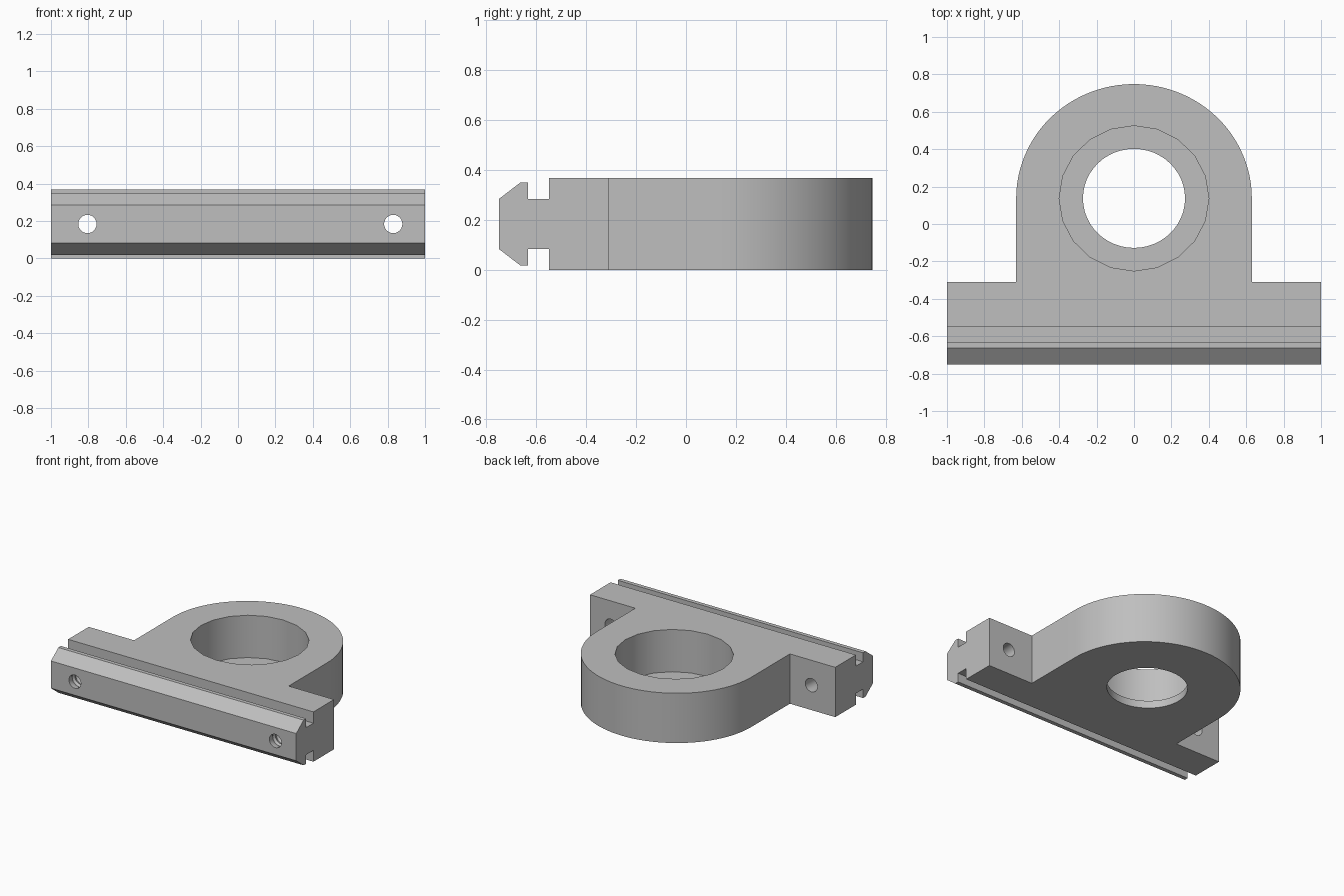
import bpy, bmesh
from math import sin, cos, pi

cube = bpy.data.objects.get("Cube")
if cube:
    bpy.data.objects.remove(cube, do_unlink=True)

HEIGHT = 0.367
MID = HEIGHT / 2
BORE_Y = 0.137      # centre of the ring
SQUASH = 0.97       # ring is very slightly shorter front to back

grey = bpy.data.materials.new("machined grey")
grey.use_nodes = True
COLOUR = (0.52, 0.52, 0.52, 1)
grey.diffuse_color = COLOUR
grey.node_tree.nodes["Principled BSDF"].inputs["Base Color"].default_value = COLOUR


def finish(name, bm):
    bmesh.ops.recalc_face_normals(bm, faces=bm.faces)
    mesh = bpy.data.meshes.new(name)
    bm.to_mesh(mesh)
    bm.free()
    mesh.materials.append(grey)
    ob = bpy.data.objects.new(name, mesh)
    bpy.context.collection.objects.link(ob)
    return ob


def prism(name, points, move):
    """Closed 3D outline swept along a vector."""
    bm = bmesh.new()
    face = bm.faces.new([bm.verts.new(p) for p in points])
    new = bmesh.ops.extrude_face_region(bm, geom=[face])["geom"]
    bmesh.ops.translate(bm, vec=move, verts=[v for v in new if isinstance(v, bmesh.types.BMVert)])
    return finish(name, bm)


def arc(radius, count, end, z):
    """Points on the ring outline, starting at +x."""
    steps = count if end < 2 * pi else count + 1
    return [(radius * cos(end * i / count), BORE_Y + SQUASH * radius * sin(end * i / count), z)
            for i in range(steps if end >= 2 * pi else count + 1)][:count if end >= 2 * pi else None]


def lathe_y(name, profile, x, sides=24):
    """Solid of revolution along y from (y, radius) pairs."""
    bm = bmesh.new()
    rings = [[bm.verts.new((x + r * cos(2 * pi * i / sides), y, MID + r * sin(2 * pi * i / sides)))
              for i in range(sides)] for y, r in profile]
    for a, b in zip(rings, rings[1:]):
        for i in range(sides):
            j = (i + 1) % sides
            bm.faces.new((a[i], a[j], b[j], b[i]))
    bm.faces.new(rings[0])
    bm.faces.new(rings[-1])
    return finish(name, bm)


def combine(target, other, operation):
    mod = target.modifiers.new(operation.title(), "BOOLEAN")
    mod.operation = operation
    mod.solver = "EXACT"
    mod.object = other
    bpy.context.view_layer.objects.active = target
    bpy.ops.object.modifier_apply(modifier=mod.name)
    bpy.data.objects.remove(other, do_unlink=True)


# Mounting rail: symmetric T-shaped section run across the width
upper = [(-0.31, HEIGHT), (-0.55, HEIGHT), (-0.55, 0.284), (-0.634, 0.284),
         (-0.634, 0.35), (-0.664, 0.35), (-0.75, 0.284)]
section = upper + [(y, HEIGHT - z) for y, z in reversed(upper)]
bracket = prism("bearing_bracket", [(-1, y, z) for y, z in section], (2, 0, 0))

# Round-ended body
outline = arc(0.63, 48, pi, 0) + [(-0.63, -0.4, 0), (0.63, -0.4, 0)]
combine(bracket, prism("ring_body", outline, (0, 0, HEIGHT)), "UNION")

# Wide pocket above a thin floor, with a smaller through hole
combine(bracket, prism("pocket_cutter", arc(0.40, 20, 2 * pi, 0.055), (0, 0, 1)), "DIFFERENCE")
combine(bracket, prism("shaft_cutter", arc(0.273, 48, 2 * pi, -0.2), (0, 0, 1)), "DIFFERENCE")

# Bolt holes, ribbed near the front and plain behind
ribs = [(-0.72 + 0.02 * i, 0.057 if i % 2 else 0.049) for i in range(13)]
for x in (-0.805, 0.83):
    profile = [(-0.8, 0.049)] + ribs + [(-0.25, 0.049)]
    combine(bracket, lathe_y("bolt_cutter", profile, x), "DIFFERENCE")

bpy.ops.object.select_all(action="DESELECT")
bracket.select_set(True)
bpy.context.view_layer.objects.active = bracket
bpy.ops.object.shade_smooth_by_angle(angle=0.4)
